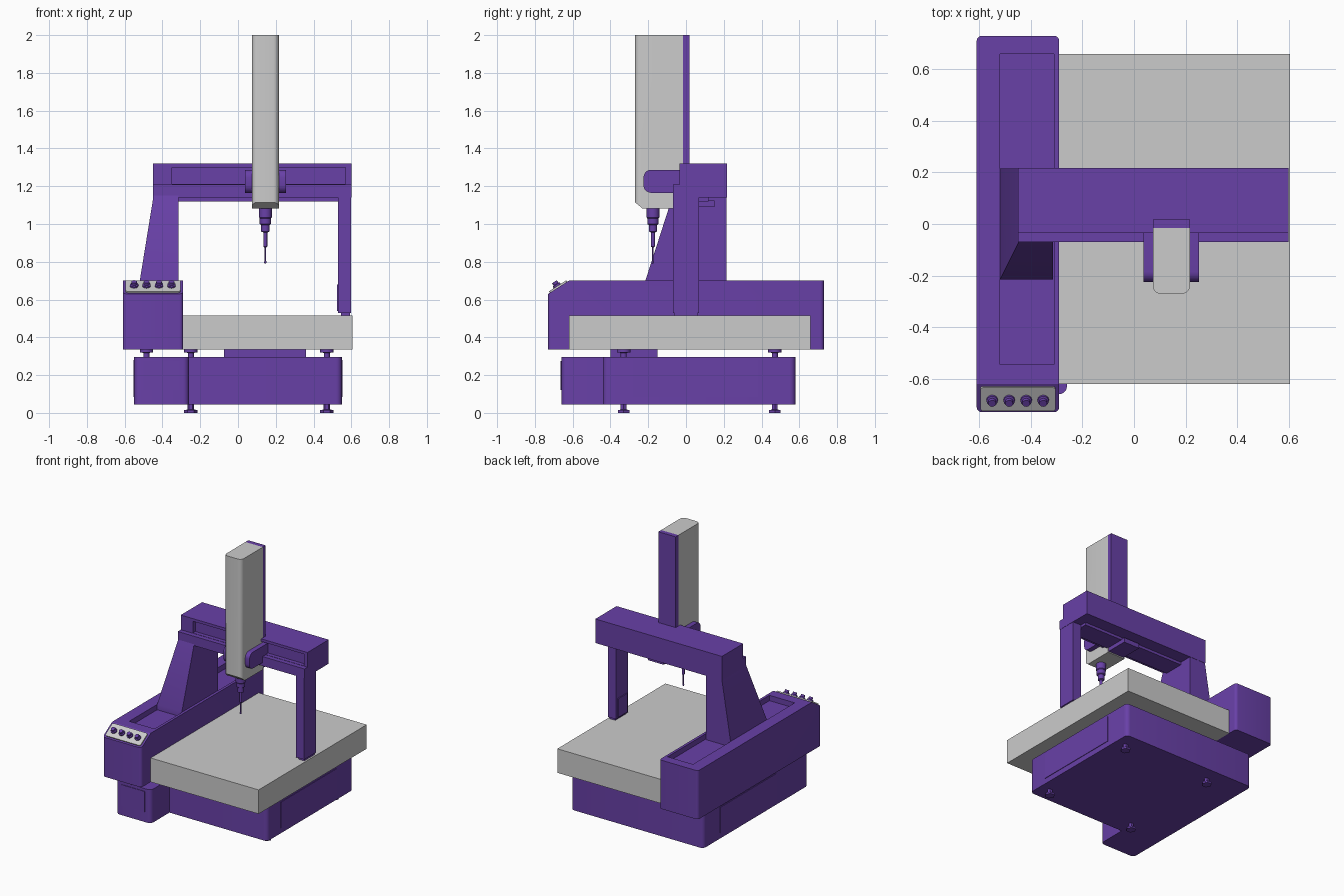
import bpy, bmesh, math
from mathutils import Vector, Matrix

if "Cube" in bpy.data.objects:
    bpy.data.objects.remove(bpy.data.objects["Cube"])

purple = bpy.data.materials.new("purple_paint")
purple.diffuse_color = (0.14, 0.052, 0.39, 1)
purple.use_nodes = True
purple.node_tree.nodes["Principled BSDF"].inputs["Base Color"].default_value = purple.diffuse_color


def finish(name, bm, mat=purple):
    bmesh.ops.recalc_face_normals(bm, faces=bm.faces[:])
    me = bpy.data.meshes.new(name)
    bm.to_mesh(me)
    bm.free()
    ob = bpy.data.objects.new(name, me)
    bpy.context.collection.objects.link(ob)
    if mat:
        me.materials.append(mat)
    return ob


def prism(name, pts, axis, a, b, mat=purple, r=0, along='z', where=None):
    """Extrude a 2D profile along an axis; round chosen edges parallel to 'along'."""
    place = {'x': lambda u, v, t: (t, u, v), 'y': lambda u, v, t: (u, t, v), 'z': lambda u, v, t: (u, v, t)}[axis]
    bm = bmesh.new()
    lo, hi = [[bm.verts.new(place(u, v, t)) for u, v in pts] for t in (a, b)]
    bm.faces.new(lo)
    bm.faces.new(hi)
    for i in range(len(pts)):
        j = (i + 1) % len(pts)
        bm.faces.new((lo[i], lo[j], hi[j], hi[i]))
    if r:
        k = 'xyz'.index(along)
        edges = []
        for e in bm.edges:
            d = (e.verts[0].co - e.verts[1].co).normalized()
            if abs(d[k]) > 0.999 and (where is None or where((e.verts[0].co + e.verts[1].co) / 2)):
                edges.append(e)
        bmesh.ops.bevel(bm, geom=edges, offset=r, segments=5, profile=0.5, affect='EDGES')
    return finish(name, bm, mat)


def box(name, x0, x1, y0, y1, z0, z1, mat=purple, **kw):
    return prism(name, [(x0, y0), (x1, y0), (x1, y1), (x0, y1)], 'z', z0, z1, mat, **kw)


def lathe(name, profile, loc, rot=0, mat=purple, n=24):
    """Turned part from (radius, height) rings, placed at loc and tilted about x."""
    bm = bmesh.new()
    rings = [[bm.verts.new((r * math.cos(2 * math.pi * i / n), r * math.sin(2 * math.pi * i / n), z))
              for i in range(n)] for r, z in profile]
    for p, q in zip(rings, rings[1:]):
        for i in range(n):
            bm.faces.new((p[i], p[(i + 1) % n], q[(i + 1) % n], q[i]))
    bm.faces.new(rings[0])
    bm.faces.new(rings[-1])
    bm.transform(Matrix.Translation(loc) @ Matrix.Rotation(rot, 4, 'X'))
    return finish(name, bm, mat)


def cut(ob, *dims):
    c = box(ob.name + "_cutter", *dims)
    c.hide_render = True
    c.hide_viewport = True
    c.display_type = 'WIRE'
    m = ob.modifiers.new("recess", 'BOOLEAN')
    m.operation, m.object, m.solver = 'DIFFERENCE', c, 'EXACT'


# Base cabinet with the front left extension
prism("base_cabinet", [(-.55, -.66), (-.26, -.66), (-.26, -.44), (.55, -.44), (.55, .58), (-.55, .58)],
      'z', .045, .295, r=.03, where=lambda c: not (abs(c.x + .26) < .01 and c.y > -.5))
for side, s in (("left", -1), ("right", 1)):
    box(f"{side}_access_panel", s * .545, s * .554, -.28, .38, .085, .28)
box("front_door_panel", -.50, -.31, -.664, -.655, .12, .275)

# Levelling feet under the base, and mounts under the table and rail housing
for x in (-.25, .47):
    for y in (-.33, .47):
        lathe("levelling_foot", [(.035, 0), (.035, .014), (.018, .018), (.018, .05)], (x, y, 0), n=6)
for x in (-.485, -.25, .47):
    for y in (-.33, .47):
        lathe("table_mount", [(.016, .29), (.016, .318), (.035, .32), (.035, .337)], (x, y, 0))
box("table_support_plate", -.075, .36, -.40, -.15, .29, .337)

# Granite table
box("granite_table", -.29, .605, -.62, .66, .335, .515, None)

# Rail housing with sloped front and recessed top
housing = prism("rail_housing", [(-.73, .335), (.73, .335), (.73, .70), (-.62, .70), (-.73, .63)],
                'x', -.61, -.29, r=.02)
cut(housing, -.52, -.31, -.545, .66, .66, .75)

# Control panel and knobs on the slope
tilt = math.atan2(.07, .11)
panel = box("control_panel", -.146, .146, -.054, .054, -.004, .009, None, r=.012)
panel.data.transform(Matrix.Translation((-.45, -.675, .665)) @ Matrix.Rotation(tilt, 4, 'X'))
for i in range(4):
    lathe("control_knob", [(.022, .005), (.022, .018), (.015, .021), (.015, .036)],
          (-.55 + i * .066, -.677, .664), tilt, n=16)

# Left bridge leg, tapered in both directions
bm = bmesh.new()
low = [(-.52, -.215), (-.315, -.215), (-.315, .215), (-.52, .215)]
high = [(-.447, -.07), (-.315, -.07), (-.315, .215), (-.447, .215)]
lo = [bm.verts.new((x, y, .66)) for x, y in low]
mid = [bm.verts.new((x, y, .70)) for x, y in low]
hi = [bm.verts.new((x, y, 1.15)) for x, y in high]
bm.faces.new(lo)
bm.faces.new(hi)
for p, q in ((lo, mid), (mid, hi)):
    for i in range(4):
        bm.faces.new((p[i], p[(i + 1) % 4], q[(i + 1) % 4], q[i]))
finish("left_bridge_leg", bm)

# Right bridge leg with its foot and inner plate
box("right_bridge_leg", .53, .598, -.07, .07, .53, 1.15)
box("right_leg_foot", .545, .592, -.06, .06, .514, .535)
box("right_leg_inner_plate", .523, .535, -.055, .055, .54, .68)

# Bridge beam with front ledge and long recess
beam = prism("bridge_beam", [(.217, 1.14), (.217, 1.32), (-.035, 1.32), (-.035, 1.21), (-.07, 1.21), (-.07, 1.14)],
             'x', -.45, .60)
cut(beam, -.35, .57, -.10, -.005, 1.212, 1.30)
box("beam_underside_rail", -.315, .53, -.03, .12, 1.12, 1.145)

# Carriage riding on the beam
prism("carriage", [(-.225, 1.165), (0, 1.165), (0, 1.287), (-.225, 1.287)], 'x', .037, .253,
      r=.04, along='x', where=lambda c: c.y < -.1)
box("carriage_lower_bracket", .08, .212, -.10, .15, 1.09, 1.125)

# Vertical column with chamfered nose and rear cover
prism("vertical_column", [(-.23, 1.082), (-.015, 1.082), (-.015, 2), (-.27, 2), (-.27, 1.115)], 'x', .073, .217,
      None, r=.03, where=lambda c: c.y < -.1)
box("column_rear_cover", .073, .217, -.016, .018, 1.22, 2)

# Probe head, stylus and tip
lathe("probe_head", [(.034, 1.09), (.034, 1.035), (.03, 1.03), (.03, 1.0), (.022, .995), (.022, .96), (.01, .955),
                     (.01, .88), (.004, .875), (.004, .80)], (.145, -.175, 0))
lathe("probe_tip", [(.007 * math.sin(math.pi * (k + .15) / 8.3), .798 + .007 * math.cos(math.pi * (k + .15) / 8.3))
                    for k in range(9)], (.145, -.175, 0), n=16)

# Smooth rounded corners, keep hard edges
for ob in bpy.data.objects:
    if ob.type == 'MESH' and not ob.hide_render:
        bpy.ops.object.select_all(action='DESELECT')
        ob.select_set(True)
        bpy.context.view_layer.objects.active = ob
        bpy.ops.object.shade_smooth_by_angle(angle=math.radians(30))
